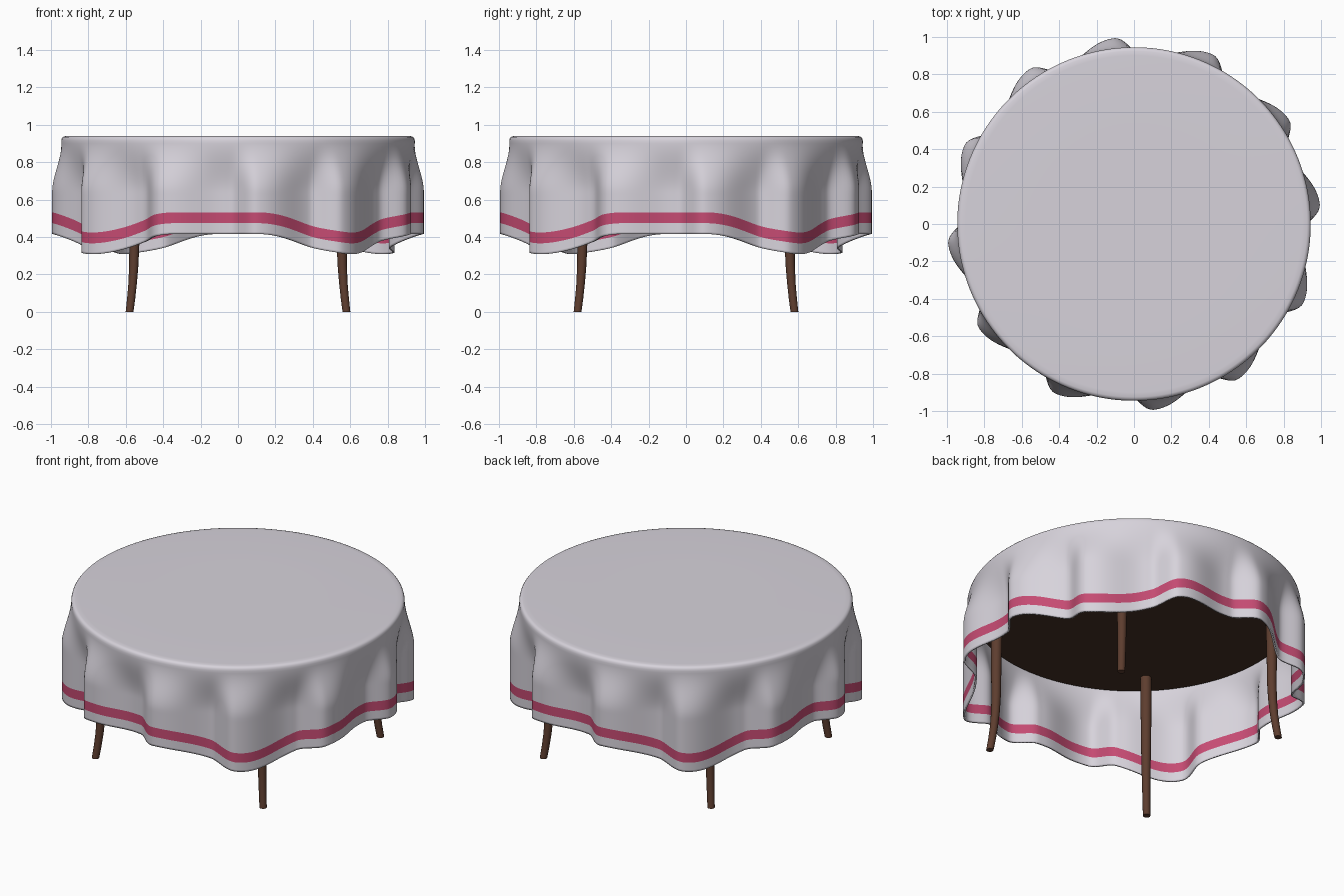
import bpy, bmesh, math
from math import sin, cos, pi, radians

if "Cube" in bpy.data.objects:
    bpy.data.objects.remove(bpy.data.objects["Cube"])


def material(name, rgb):
    m = bpy.data.materials.new(name)
    m.diffuse_color = (*rgb, 1)
    m.use_nodes = True
    m.node_tree.nodes["Principled BSDF"].inputs["Base Color"].default_value = m.diffuse_color
    return m


CLOTH = material("pale_cloth", (0.68, 0.65, 0.71))
STRIPE = material("rose_stripe", (0.56, 0.07, 0.17))
WOOD = material("brown_wood", (0.11, 0.047, 0.028))
DARK = material("dark_wood", (0.06, 0.03, 0.018))


def make_object(name, bm, mats):
    me = bpy.data.meshes.new(name)
    bmesh.ops.recalc_face_normals(bm, faces=bm.faces)
    for f in bm.faces:
        f.smooth = True
    bm.to_mesh(me)
    bm.free()
    ob = bpy.data.objects.new(name, me)
    bpy.context.collection.objects.link(ob)
    for m in mats:
        me.materials.append(m)
    return ob


def smooth(t):
    t = max(0.0, min(1.0, t))
    return t * t * (3 - 2 * t)


def wrap(deg, period=90):
    return (deg + period / 2) % period - period / 2


# Cloth shape rules: three lopsided folds and one low corner per quarter turn
def fold(deg):
    total = 0.0
    for tip in (6, 34, 65):
        d = wrap(deg - tip)
        w = 9.0 if d < 0 else 20.0
        if abs(d) < w:
            total += cos(pi / 2 * d / w) ** 2
    return min(total, 1.0)


def hem_height(deg):
    return 0.308 + 0.108 * smooth(abs(wrap(deg - 38)) / 32)


def lathe_faces(bm, rings, stripe_rows=()):
    n = len(rings[0])
    for k in range(len(rings) - 1):
        for i in range(n):
            j = (i + 1) % n
            f = bm.faces.new((rings[k][i], rings[k + 1][i], rings[k + 1][j], rings[k][j]))
            f.material_index = 1 if k in stripe_rows else 0


# Tablecloth: flat top, rounded rim and draped skirt with a stripe near the hem
def tablecloth():
    N, UP = 360, 22
    rim = [(0.5, 0.94), (0.9, 0.94), (0.925, 0.939), (0.936, 0.935),
           (0.942, 0.927), (0.945, 0.915), (0.945, 0.9)]
    low = [0.116, 0.098, 0.078, 0.058, 0.03, 0.012, 0.0]    # heights above hem
    bm = bmesh.new()
    columns = []
    for i in range(N):
        deg = 360 * i / N
        hem, b = hem_height(deg), fold(deg)
        top = hem + low[0]
        zs = [0.9 + (top - 0.9) * k / UP for k in range(1, UP)] + [hem + h for h in low]
        prof = list(rim)
        for z in zs:
            a = smooth((0.91 - z) / 0.27)
            prof.append((0.945 + a * (-0.04 + 0.094 * b), z))
        t = radians(deg)
        columns.append([bm.verts.new((r * cos(t), r * sin(t), z)) for r, z in prof])
    rings = list(zip(*columns))
    first = len(rim) + UP - 1
    lathe_faces(bm, rings, range(first, first + 3))
    c = bm.verts.new((0, 0, 0.94))
    for i in range(N):
        bm.faces.new((c, rings[0][i], rings[0][(i + 1) % N]))
    ob = make_object("tablecloth", bm, (CLOTH, STRIPE))
    # make sure the top faces up, then thicken inwards
    if ob.data.polygons[len(ob.data.polygons) - 1].normal.z < 0:
        ob.data.flip_normals()
    mod = ob.modifiers.new("thickness", 'SOLIDIFY')
    mod.thickness = 0.01
    mod.offset = -1


# Wooden table top hidden under the cloth
def table_top():
    bm = bmesh.new()
    bmesh.ops.create_cone(bm, cap_ends=True, segments=96, radius1=0.92, radius2=0.92, depth=0.05)
    bmesh.ops.translate(bm, verts=bm.verts, vec=(0, 0, 0.9))
    ob = make_object("table_top", bm, (DARK,))
    for p in ob.data.polygons:
        p.use_smooth = abs(p.normal.z) < 0.5


# Leg: tapered round tube that kicks outwards at the foot
def leg(name, angle):
    path = [(0.820, 0.0, 0.021), (0.808, 0.07, 0.022), (0.797, 0.15, 0.023),
            (0.788, 0.25, 0.025), (0.784, 0.36, 0.027), (0.784, 0.5, 0.029),
            (0.782, 0.7, 0.031), (0.775, 0.88, 0.032)]
    n = 20
    bm = bmesh.new()
    rings = []
    for d, z, r in path:
        ring = []
        for i in range(n):
            a = 2 * pi * i / n
            u, v = d + r * cos(a), r * sin(a)
            ring.append(bm.verts.new((u * cos(angle) - v * sin(angle),
                                      u * sin(angle) + v * cos(angle), z)))
        rings.append(ring)
    lathe_faces(bm, rings)
    caps = [bm.faces.new(rings[0]), bm.faces.new(rings[-1])]
    ids = [len(bm.faces) - 2, len(bm.faces) - 1]
    ob = make_object(name, bm, (WOOD,))
    for k in ids:
        ob.data.polygons[k].use_smooth = False


tablecloth()
table_top()
for k, name in enumerate(("back_right_leg", "back_left_leg", "front_left_leg", "front_right_leg")):
    leg(name, radians(45 + 90 * k))
